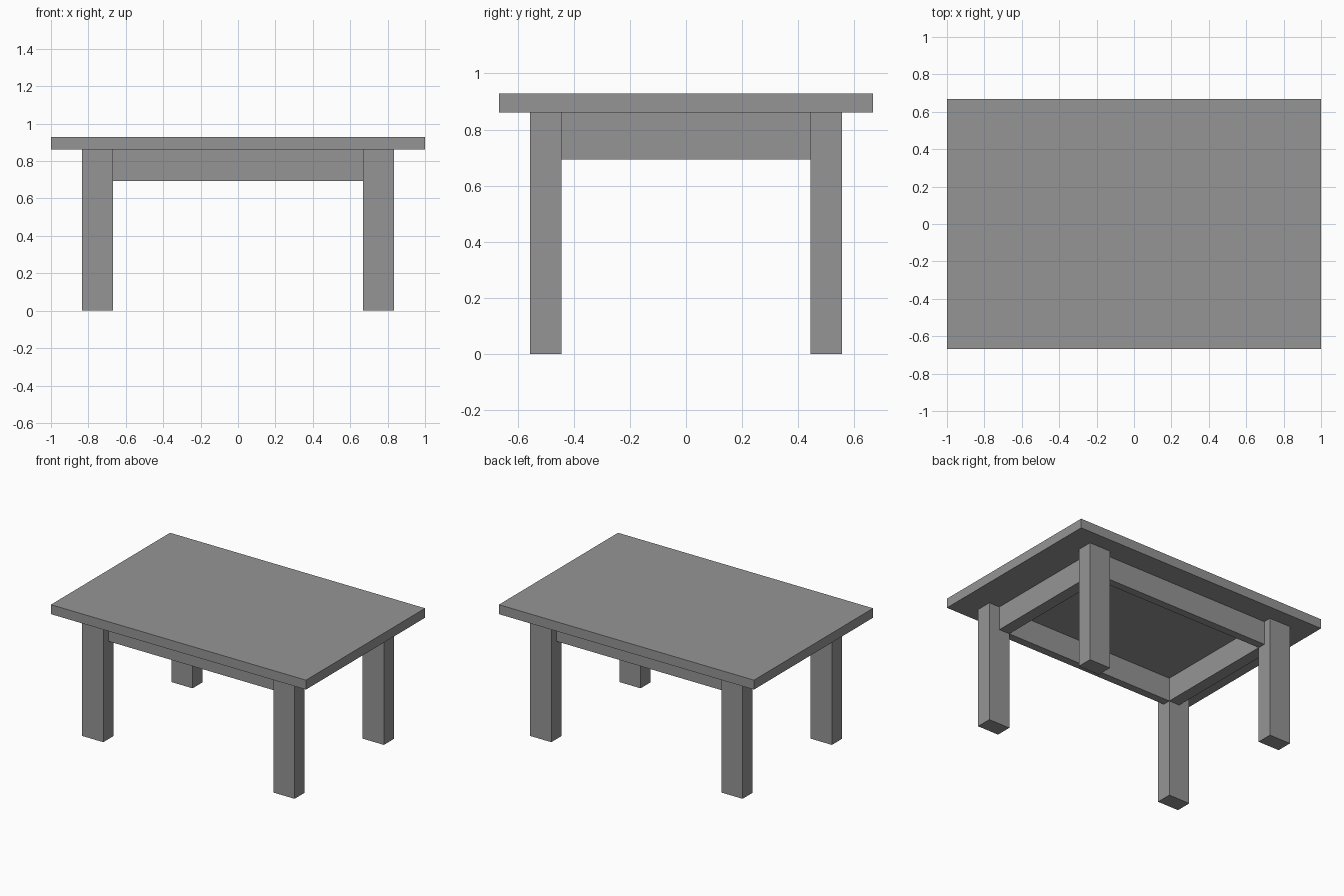
import bpy
from mathutils import Matrix, Vector

if "Cube" in bpy.data.objects:
    bpy.data.objects.remove(bpy.data.objects["Cube"])

grey = bpy.data.materials.new("grey")
grey.diffuse_color = (0.30, 0.30, 0.30, 1)
grey.use_nodes = True
grey.node_tree.nodes["Principled BSDF"].inputs["Base Color"].default_value = grey.diffuse_color


def box(name, low, high):
    """Axis-aligned box between two opposite corners."""
    low, high = Vector(low), Vector(high)
    bpy.ops.mesh.primitive_cube_add(size=1)
    ob = bpy.context.object
    ob.name = ob.data.name = name
    ob.data.transform(Matrix.Translation((low + high) / 2)
                      @ Matrix.Diagonal((high - low).to_4d()))
    ob.data.materials.append(grey)
    return ob


def mirror(ob, x=False, y=False):
    mod = ob.modifiers.new("mirror", 'MIRROR')
    mod.use_axis = (x, y, False)
    mod.use_mirror_merge = False


TOP, UNDER, RAIL = 0.928, 0.861, 0.694   # heights
LX, LY = 0.667, 0.444                    # inner faces of the legs

# Table top
box("table_top", (-1, -0.667, UNDER), (1, 0.667, TOP))

# Four legs
mirror(box("legs", (LX, LY, 0), (0.833, 0.556, UNDER)), x=True, y=True)

# Aprons between the legs, flush with the inner leg faces
mirror(box("long_aprons", (-LX, LY, RAIL), (LX, 0.5, UNDER)), y=True)
mirror(box("short_aprons", (LX, -LY, RAIL), (0.75, LY, UNDER)), x=True)
